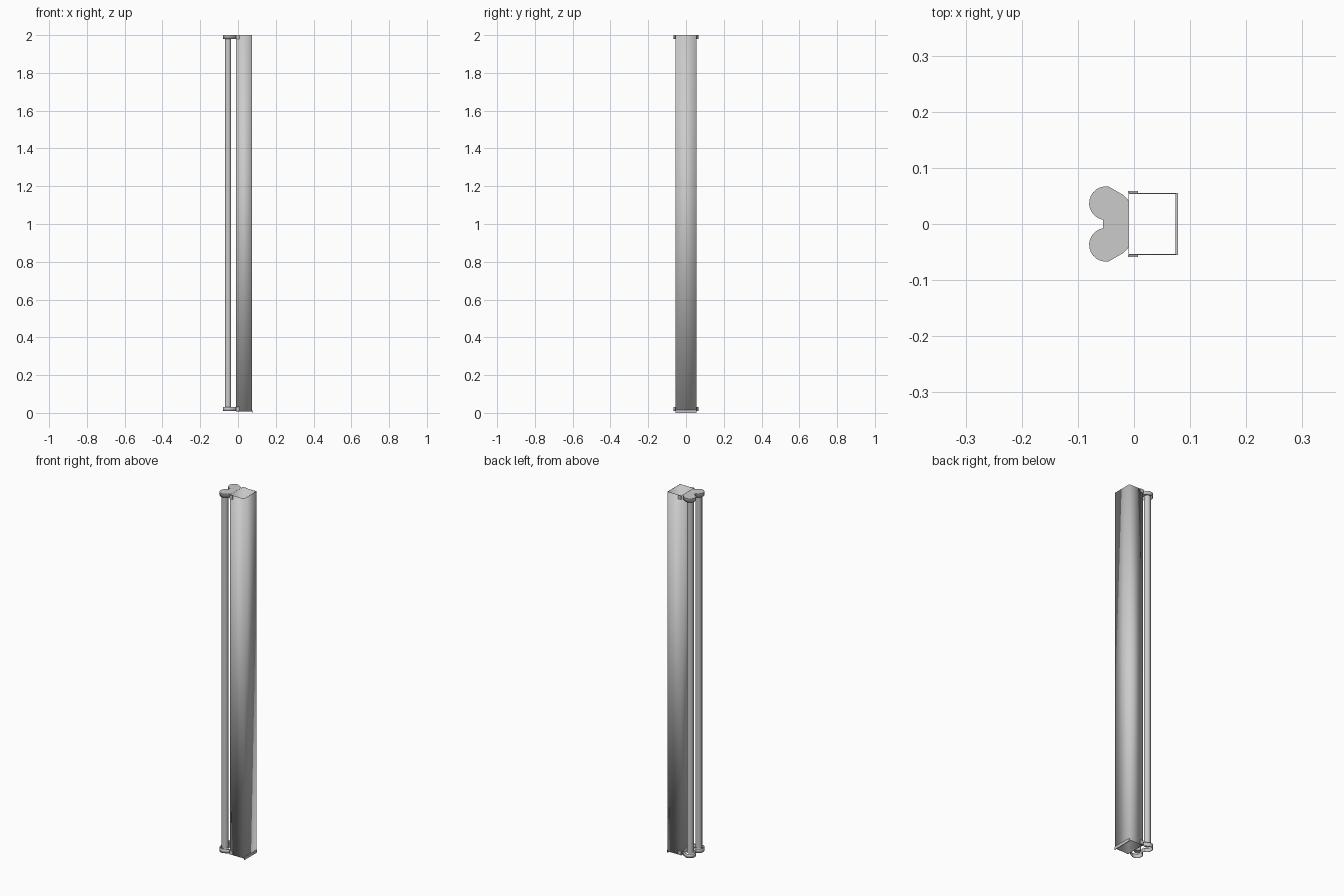
import bpy
import bmesh
from math import cos, sin, radians

cube = bpy.data.objects.get("Cube")
if cube:
    bpy.data.objects.remove(cube, do_unlink=True)

grey = bpy.data.materials.new("light grey metal")
grey.use_nodes = True
colour = (0.6, 0.6, 0.6, 1)
grey.diffuse_color = colour
grey.node_tree.nodes["Principled BSDF"].inputs["Base Color"].default_value = colour


def finish(name, bm, smooth=True):
    bmesh.ops.recalc_face_normals(bm, faces=bm.faces)
    mesh = bpy.data.meshes.new(name)
    bm.to_mesh(mesh)
    bm.free()
    mesh.materials.append(grey)
    obj = bpy.data.objects.new(name, mesh)
    bpy.context.collection.objects.link(obj)
    if smooth:
        bpy.ops.object.select_all(action="DESELECT")
        obj.select_set(True)
        bpy.context.view_layer.objects.active = obj
        bpy.ops.object.shade_smooth_by_angle(angle=radians(35))
    return obj


def prism(name, outline, z0, z1, top=True, bottom=True, wall=0):
    """Extrude an outline upwards, optionally as an open thin shell."""
    bm = bmesh.new()
    low = [bm.verts.new((x, y, z0)) for x, y in outline]
    high = [bm.verts.new((x, y, z1)) for x, y in outline]
    for i in range(len(outline)):
        j = (i + 1) % len(outline)
        bm.faces.new((low[i], low[j], high[j], high[i]))
    if top:
        bm.faces.new(high)
    if bottom:
        bm.faces.new(low[::-1])
    obj = finish(name, bm)
    if wall:
        shell = obj.modifiers.new("sheet thickness", "SOLIDIFY")
        shell.thickness = wall
        shell.offset = -1
    return obj


def rectangle(x0, x1, y0, y1):
    return [(x0, y0), (x1, y0), (x1, y1), (x0, y1)]


# Open rectangular housing with a lip on its outer face
prism("housing", rectangle(-0.01, 0.075, -0.055, 0.055), 0.008, 2.0,
      top=False, bottom=False, wall=0.002)
prism("housing_lip", rectangle(0.074, 0.078, -0.055, 0.055), 0, 0.015)

# Two-lobed outline of the end holders
lobe = [(-0.05 + 0.03 * cos(radians(a)), 0.037 + 0.03 * sin(radians(a)))
        for a in range(80, 261, 15)]
half = [(-0.01, 0.042), (-0.018, 0.051)] + lobe + [(-0.055, 0.008)]
outline = half + [(x, -y) for x, y in reversed(half)]
prism("top_holder", outline, 1.98, 2.0, bottom=False, wall=0.002)
prism("bottom_holder", outline, 0.01, 0.032, top=False, bottom=False, wall=0.002)

# Long tubes and the small clips gripping the housing
for side, s in (("front", -1), ("back", 1)):
    circle = [(-0.053 + 0.017 * cos(radians(a)), s * 0.037 + 0.017 * sin(radians(a)))
              for a in range(0, 360, 20)]
    prism(side + "_tube", circle, 0.03, 1.985)
    y0, y1 = sorted((s * 0.055, s * 0.059))
    for end, z0, z1 in (("top", 1.98, 2.0), ("bottom", 0.01, 0.032)):
        prism(f"{side}_{end}_clip", rectangle(-0.011, 0.007, y0, y1), z0, z1)
